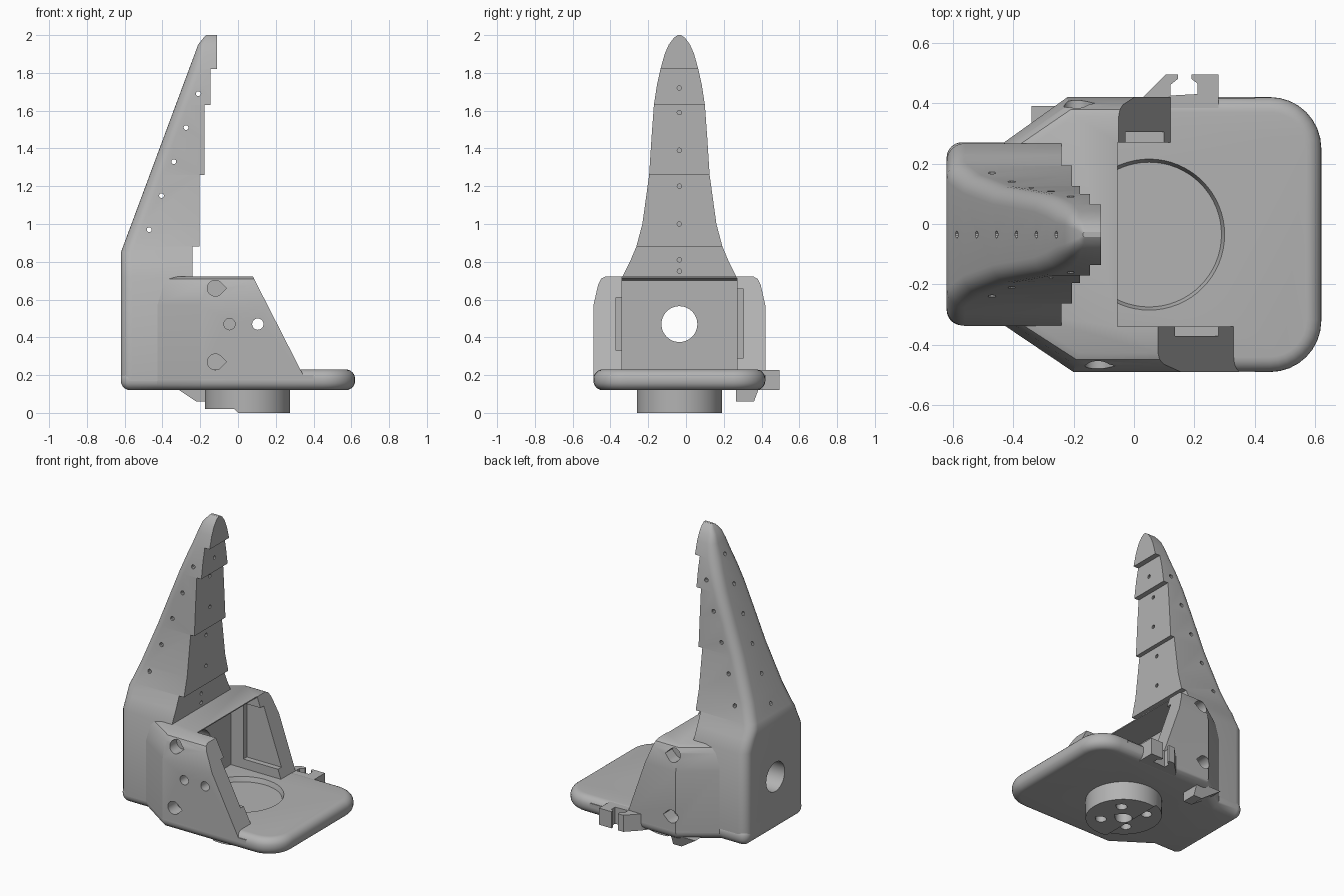
import bpy, bmesh, math
from mathutils import Vector

cube = bpy.data.objects.get("Cube")
if cube:
    bpy.data.objects.remove(cube)

MID = -0.035  # y of the symmetry plane of the claw and hub
grey = bpy.data.materials.new("plain grey")
grey.use_nodes = True
COLOUR = (0.45, 0.45, 0.45, 1)
grey.diffuse_color = COLOUR
grey.node_tree.nodes["Principled BSDF"].inputs["Base Color"].default_value = COLOUR


def finish(name, bm):
    bmesh.ops.recalc_face_normals(bm, faces=bm.faces)
    mesh = bpy.data.meshes.new(name)
    bm.to_mesh(mesh)
    bm.free()
    mesh.materials.append(grey)
    obj = bpy.data.objects.new(name, mesh)
    bpy.context.collection.objects.link(obj)
    return obj


def loft(name, rings):
    """Skin a stack of equally long rings and cap both ends."""
    bm = bmesh.new()
    rows = [[bm.verts.new(p) for p in ring] for ring in rings]
    n = len(rows[0])
    for low, high in zip(rows, rows[1:]):
        for i in range(n):
            j = (i + 1) % n
            bm.faces.new((low[i], low[j], high[j], high[i]))
    bm.faces.new(rows[0][::-1])
    bm.faces.new(rows[-1])
    return finish(name, bm)


def place(a, b, t, axis):
    return {"x": (t, a, b), "y": (a, t, b), "z": (a, b, t)}[axis]


def prism(name, pts, lo, hi, axis):
    return loft(name, [[place(a, b, t, axis) for a, b in pts] for t in (lo, hi)])


def circle(a, b, r, n=32):
    return [(a + r * math.cos(2 * math.pi * i / n),
             b + r * math.sin(2 * math.pi * i / n)) for i in range(n)]


def teardrop(a, b, r):
    arc = [math.radians(45 + 270 * i / 20) for i in range(21)]
    return [(a + r * 1.41, b)] + [(a + r * math.cos(t), b + r * math.sin(t)) for t in arc]


def box(a0, a1, b0, b1):
    return [(a0, b0), (a1, b0), (a1, b1), (a0, b1)]


def cut(obj, *cutters):
    """Subtract each (points, low, high, axis) prism or ready object."""
    bpy.context.view_layer.objects.active = obj
    for c in cutters:
        tool = prism("cutter", *c) if isinstance(c, tuple) else c
        mod = obj.modifiers.new("cut", "BOOLEAN")
        mod.operation, mod.solver, mod.object = "DIFFERENCE", "EXACT", tool
        bpy.ops.object.modifier_apply(modifier=mod.name)
        bpy.data.objects.remove(tool)


# Base plate: rounded outline with a rounded rim
outline = [(-0.62, -0.335), (-0.43, -0.335), (-0.2, -0.49), (0.62, -0.49),
           (0.62, 0.42), (-0.22, 0.42), (-0.43, 0.27), (-0.62, 0.27)]
base_plate = prism("base_plate", outline, 0.12, 0.23, "z")
bm = bmesh.new()
bm.from_mesh(base_plate.data)
for side, radius in ((1, 0.17), (-1, 0.05)):
    corners = [e for e in bm.edges
               if abs(e.verts[0].co.z - e.verts[1].co.z) > 0.1
               and e.verts[0].co.x * side > 0.6
               and (e.verts[0].co - e.verts[1].co).xy.length < 0.01]
    bmesh.ops.bevel(bm, geom=corners, offset=radius, segments=8, profile=0.5, affect="EDGES")
rim = [e for e in bm.edges if abs(e.verts[0].co.z - e.verts[1].co.z) < 0.01]
bmesh.ops.bevel(bm, geom=rim, offset=0.05, segments=6, profile=0.5, affect="EDGES")
bm.to_mesh(base_plate.data)
bm.free()

# Housing: tapered shoulders, hollow between two side walls
plan = [(-0.43, -0.335), (-0.2, -0.49), (0.4, -0.49),
        (0.4, 0.42), (-0.22, 0.42), (-0.43, 0.27)]
levels = [(0.17, 1, 1), (0.57, 1, 1), (0.68, 0.98, 0.945),
          (0.71, 0.95, 0.91), (0.722, 0.9, 0.86)]
housing = loft("housing", [[(x * sx, MID + (y - MID) * sy, z) for x, y in plan]
                           for z, sx, sy in levels])
cavity = [(-0.24, 0.2), (0.6, 0.2), (0.6, 0.8), (-0.055, 0.8), (-0.055, 0.715), (-0.24, 0.7)]


def slope(top, bottom):
    run = (bottom - top) / 0.49
    return [(top - 0.08 * run, 0.8), (bottom + 0.03 * run, 0.2), (0.7, 0.2), (0.7, 0.8)]


cut(housing,
    (cavity, -0.34, 0.27, "y"),
    (slope(0.08, 0.33), -0.6, -0.3, "y"),
    (slope(-0.05, 0.12), 0.2, 0.6, "y"),
    (box(-0.15, 0.5, 0.33, 0.61), -0.37, -0.3, "y"),
    (box(-0.15, 0.5, 0.29, 0.655), 0.2, 0.305, "y"),
    (circle(-0.045, 0.47, 0.03), -0.6, -0.3, "y"),
    (circle(0.105, 0.47, 0.03), -0.6, -0.3, "y"))
for z in (0.27, 0.66):
    cut(housing,
        (teardrop(-0.12, z, 0.042), -0.6, -0.4, "y"),
        (teardrop(-0.19, z, 0.042), 0.33, 0.6, "y"))

# Claw: lofted tapering horn with overhanging steps on its inner face
widths = [(0.17, 0.302), (0.72, 0.302), (0.8, 0.262), (0.88, 0.228), (1.0, 0.196),
          (1.26, 0.16), (1.45, 0.148), (1.63, 0.135), (1.74, 0.118), (1.82, 0.1),
          (1.9, 0.078), (1.95, 0.056), (1.985, 0.03), (2.0, 0.008)]
steps = [(0.88, -0.24), (1.26, -0.205), (1.63, -0.178), (1.82, -0.145), (9, -0.11)]


def back_x(z):
    return max(-0.62, -0.62 + (z - 0.85) * 0.372) + max(0, z - 1.96) * 0.6


def inner_x(z):
    return next(x for top, x in steps if z < top)


def claw_ring(z, hw, xr):
    xl, r = back_x(z), min(0.06, hw * 0.6)
    ring = [(xr, MID + hw, z)]
    for sign, order in ((1, range(7)), (-1, range(6, -1, -1))):
        for i in order:
            t = math.pi / 2 * i / 6
            ring.append((xl + r - r * math.sin(t),
                         MID + sign * (hw - r + r * math.cos(t)), z))
    return ring + [(xr, MID - hw, z)]


rings = []
for (z, hw), following in zip(widths, widths[1:] + [None]):
    if following and following[0] > 0.85 > z:
        t = (0.85 - z) / (following[0] - z)
        extra = [(0.85, hw + (following[1] - hw) * t)]
    else:
        extra = []
    for zz, w in [(z, hw)] + extra:
        below, above = inner_x(zz - 0.001), inner_x(zz)
        rings.append(claw_ring(zz, w, below))
        if above != below:
            rings.append(claw_ring(zz, w, above))
claw = loft("claw", rings)

# Pin holes along the claw and the large rear opening
for i in range(5):
    cut(claw, (circle(-0.47 + 0.065 * i, 0.97 + 0.18 * i, 0.013, 10), -0.6, 0.6, "y"))
for z in (0.75, 0.81, 1.0, 1.2, 1.39, 1.59, 1.72):
    x = inner_x(z)
    cut(claw, (circle(MID, z, 0.012, 10), x - 0.05, x + 0.1, "x"))
for i in range(6):
    z = 0.94 + 0.177 * i
    cut(claw, (circle(MID, z, 0.012, 10), back_x(z) - 0.1, back_x(z) + 0.04, "x"))
for part in (claw, housing):
    cut(part, (circle(MID, 0.47, 0.095, 48), -0.8, 0, "x"))

# Round hub under the plate, with a recess above and screw holes through it
HUB = (0.05, MID)
hub = prism("hub", circle(*HUB, 0.225, 64), 0, 0.15, "z")
cut(hub, ([(-0.3, -0.1), (0, -0.1), (0, 0), (-0.02, 0.02), (-0.3, 0.02)], -0.5, 0.5, "y"))
for part in (base_plate, hub):
    recess = loft("cutter", [[(x, y, z) for x, y in circle(*HUB, r, 64)]
                             for z, r in ((0.1, 0.215), (0.15, 0.222), (0.23, 0.25), (0.3, 0.25))])
    cut(part, recess, (teardrop(*HUB, 0.05), -0.1, 0.4, "z"))
    for dx in (-0.095, 0.095):
        for dy in (-0.095, 0.095):
            x, y = HUB[0] + dx, HUB[1] + dy
            cut(part, (teardrop(x, y, 0.032), -0.1, 0.4, "z"),
                (teardrop(x, y, 0.055), 0.06, 0.4, "z"))

# Cable clip on the rear edge, with a keyhole notch
clip = [(0.0, 0.38), (0.28, 0.38), (0.28, 0.495), (0.19, 0.495), (0.19, 0.48), (0.21, 0.465),
        (0.21, 0.43), (0.12, 0.425), (0.12, 0.46), (0.145, 0.48), (0.145, 0.495), (0.105, 0.495),
        (0.03, 0.42)]
prism("cable_clip", clip, 0.12, 0.228, "z")

# Small wedge foot beneath the rear corner
loft("wedge_foot", [[(x, y, z) for x, y in box(x0, -0.16, 0.265, y1)]
                    for z, x0, y1 in ((0.06, -0.22, 0.36), (0.14, -0.34, 0.39))])

# Soft shading on curved parts, crisp edges elsewhere
for obj in (base_plate, housing, claw, hub):
    bpy.ops.object.select_all(action="DESELECT")
    obj.select_set(True)
    bpy.context.view_layer.objects.active = obj
    bpy.ops.object.shade_smooth_by_angle(angle=math.radians(30))
